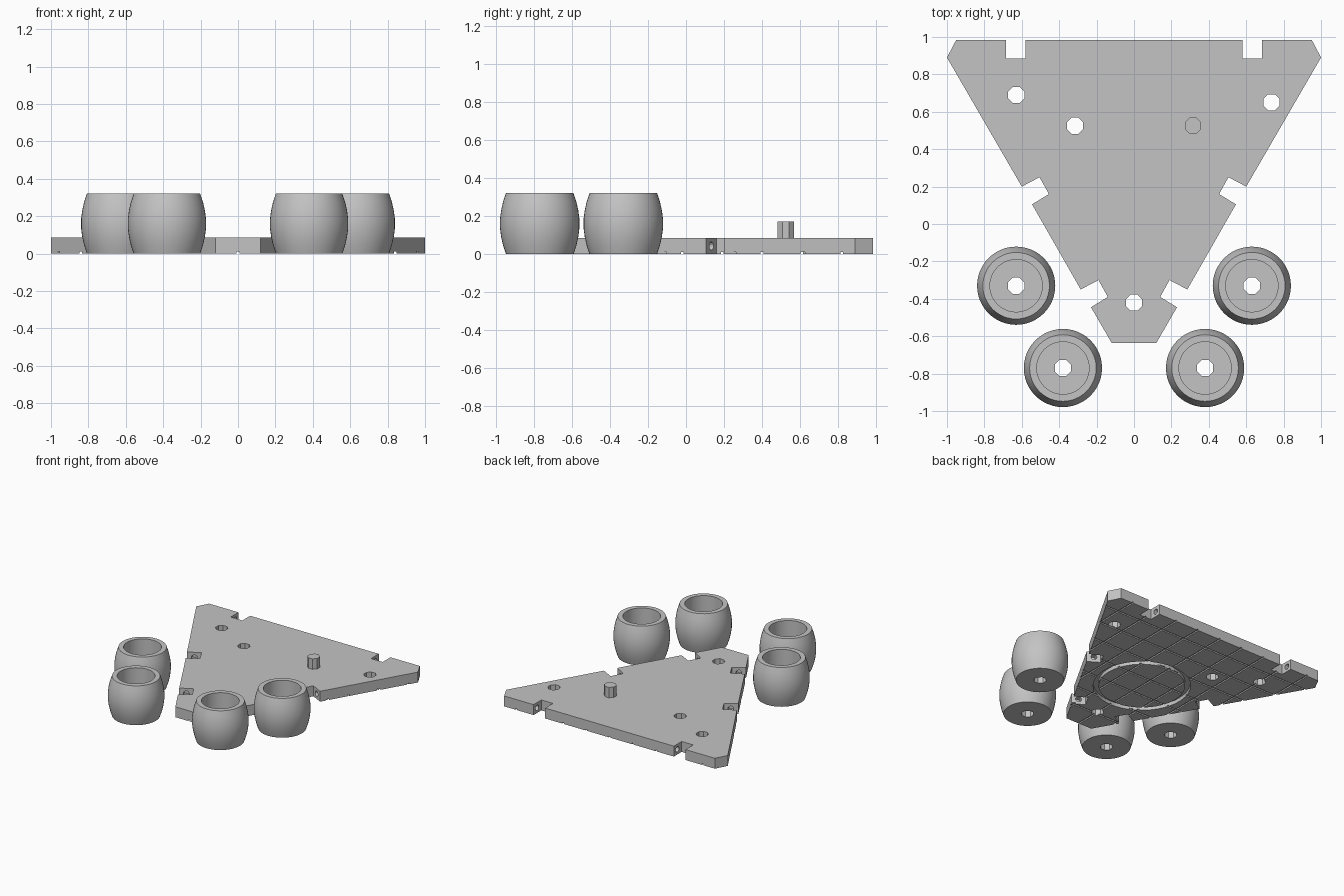
import bpy, bmesh, math
from mathutils import Matrix, Vector

cube = bpy.data.objects.get("Cube")
if cube:
    bpy.data.objects.remove(cube)

grey = bpy.data.materials.new("plain grey")
grey.use_nodes = True
COLOUR = (0.55, 0.55, 0.55, 1)
grey.diffuse_color = COLOUR
grey.node_tree.nodes["Principled BSDF"].inputs["Base Color"].default_value = COLOUR

THICK = 0.085
PEG_R = 0.047


def finish(name, bm):
    bmesh.ops.recalc_face_normals(bm, faces=bm.faces)
    mesh = bpy.data.meshes.new(name)
    bm.to_mesh(mesh)
    bm.free()
    mesh.materials.append(grey)
    obj = bpy.data.objects.new(name, mesh)
    bpy.context.collection.objects.link(obj)
    return obj


def prism(name, outline, z0, z1):
    bm = bmesh.new()
    base = bm.faces.new([bm.verts.new((x, y, z0)) for x, y in outline])
    up = bmesh.ops.extrude_face_region(bm, geom=[base])["geom"]
    bmesh.ops.translate(bm, vec=(0, 0, z1 - z0),
                        verts=[v for v in up if isinstance(v, bmesh.types.BMVert)])
    return finish(name, bm)


def rod(name, centre, radius, length, sides, rotation=Matrix()):
    bm = bmesh.new()
    turn = Matrix.Rotation(math.pi / sides, 4, "Z")
    bmesh.ops.create_cone(bm, cap_ends=True, segments=sides, radius1=radius, radius2=radius,
                          depth=length, matrix=Matrix.Translation(centre) @ rotation @ turn)
    return finish(name, bm)


def box(name, centre, size):
    bm = bmesh.new()
    bmesh.ops.create_cube(bm, size=1, matrix=Matrix.Translation(centre) @ Matrix.Diagonal((*size, 1)))
    return finish(name, bm)


def lathe(name, profile, closed, steps):
    bm = bmesh.new()
    vs = [bm.verts.new((r, 0, z)) for r, z in profile]
    es = [bm.edges.new(pair) for pair in zip(vs, vs[1:])]
    if closed:
        es.append(bm.edges.new((vs[-1], vs[0])))
    bmesh.ops.spin(bm, geom=vs + es, cent=(0, 0, 0), axis=(0, 0, 1),
                   angle=math.tau, steps=steps)
    bmesh.ops.remove_doubles(bm, verts=bm.verts, dist=1e-4)
    return finish(name, bm)


def activate(obj):
    bpy.ops.object.select_all(action="DESELECT")
    obj.select_set(True)
    bpy.context.view_layer.objects.active = obj


def cut(obj, cutter):
    activate(obj)
    mod = obj.modifiers.new("cut", "BOOLEAN")
    mod.operation, mod.solver, mod.object = "DIFFERENCE", "EXACT", cutter
    bpy.ops.object.modifier_apply(modifier=mod.name)
    bpy.data.objects.remove(cutter)


# Triangular base plate with hinge notches
half = [(0.12, -0.635), (0.23, -0.445), (0.14, -0.39), (0.19, -0.30), (0.285, -0.35),
        (0.545, 0.105), (0.455, 0.16), (0.505, 0.25), (0.60, 0.20), (1.0, 0.89),
        (0.95, 0.985), (0.685, 0.985), (0.685, 0.885), (0.58, 0.885), (0.58, 0.985)]
plate = prism("base_plate", half + [(-x, y) for x, y in reversed(half)], 0, THICK)

# Peg holes through the plate
for x, y in [(-0.63, 0.69), (-0.315, 0.525), (0.735, 0.65), (0, -0.42)]:
    cut(plate, rod("peg_hole", (x, y, 0.04), PEG_R, 0.3, 8))

# Pin holes in the side walls of each notch
for side in (1, -1):
    for x, y, angle in [(0.633, 0.94, 0), (0.212, -0.37, 60), (0.525, 0.18, 60)]:
        along = Vector((side * math.cos(math.radians(angle)), math.sin(math.radians(angle)), 0))
        turn = along.to_track_quat("Z", "Y").to_matrix().to_4x4()
        cut(plate, rod("pin_hole", (side * x, y, 0.042), 0.022, 0.2, 12, turn))

# Shallow grid grooves and a ring groove underneath
for i in range(-4, 5):
    cut(plate, box("groove", (0.21 * i, 0, -0.02), (0.014, 3, 0.06)))
for i in range(-2, 5):
    cut(plate, box("groove", (0, 0.21 * i - 0.02, -0.02), (3, 0.014, 0.06)))
ring = lathe("ring_groove", [(0.32, -0.05), (0.36, -0.05), (0.36, 0.03), (0.32, 0.03)], True, 48)
ring.data.transform(Matrix.Translation((0, 0.09, 0)))
cut(plate, ring)

# Locating peg
rod("locating_peg", (0.315, 0.525, 0.125), PEG_R, 0.09, 8)

# Barrel cups with a peg hole in the floor
cup_profile = [(0, 0), (0.178, 0), (0.193, 0.045), (0.203, 0.09), (0.209, 0.135), (0.209, 0.185),
               (0.203, 0.23), (0.193, 0.275), (0.178, 0.32), (0.14, 0.32), (0.14, 0.085), (0, 0.085)]
for place, x, y in [("back", 0.63, -0.33), ("front", 0.38, -0.77)]:
    for label, side in (("left", 1), ("right", -1)):
        cup = lathe(f"{place}_{label}_cup", cup_profile, False, 48)
        cut(cup, rod("cup_hole", (0, 0, 0.04), PEG_R, 0.2, 8))
        cup.location = (side * x, y, 0)
        activate(cup)
        bpy.ops.object.shade_smooth_by_angle(angle=math.radians(30))
